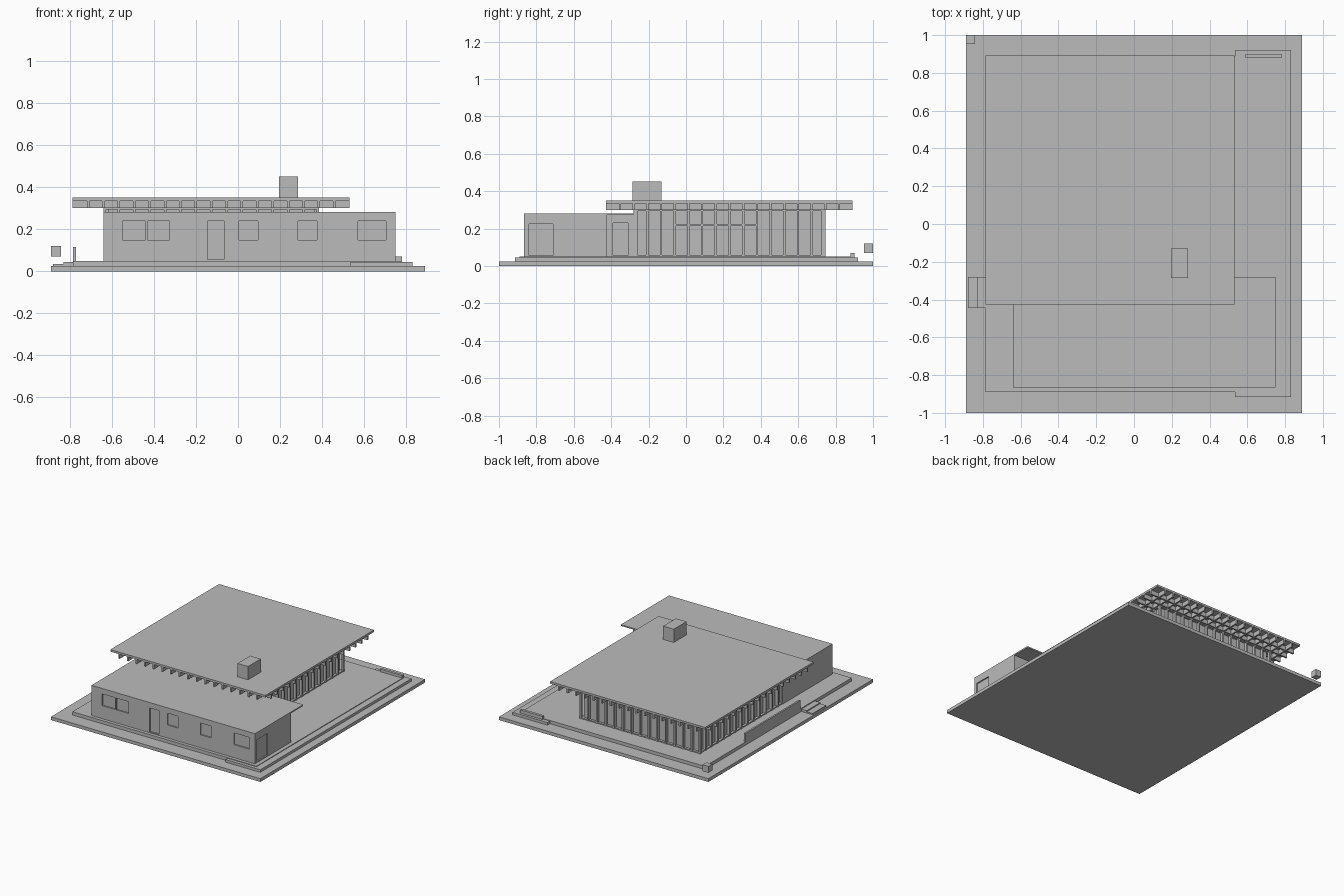
import bpy
import bmesh
from mathutils import Vector

cube = bpy.data.objects.get("Cube")
if cube:
    bpy.data.objects.remove(cube, do_unlink=True)

# One plain grey for the whole model
grey = bpy.data.materials.new("plain grey")
grey.use_nodes = True
tone = (0.5, 0.5, 0.5, 1)
grey.diffuse_color = tone
grey.node_tree.nodes["Principled BSDF"].inputs["Base Color"].default_value = tone


def boxes(name, items):
    """One object made of boxes, each given as x0, x1, y0, y1, z0, z1."""
    bm = bmesh.new()
    for x0, x1, y0, y1, z0, z1 in items:
        verts = bmesh.ops.create_cube(bm, size=1)["verts"]
        bmesh.ops.scale(bm, verts=verts, vec=(x1 - x0, y1 - y0, z1 - z0))
        middle = Vector((x0 + x1, y0 + y1, z0 + z1)) / 2
        bmesh.ops.translate(bm, verts=verts, vec=middle)
    mesh = bpy.data.meshes.new(name)
    bm.to_mesh(mesh)
    bm.free()
    mesh.materials.append(grey)
    obj = bpy.data.objects.new(name, mesh)
    bpy.context.collection.objects.link(obj)
    return obj


def carve(target, cutters):
    """Cut box-shaped recesses into the target."""
    tool = boxes("recess_cutter", cutters)
    tool.hide_render = True
    mod = target.modifiers.new("recesses", "BOOLEAN")
    mod.operation = "DIFFERENCE"
    mod.object = tool
    mod.solver = "EXACT"
    bpy.context.view_layer.objects.active = target
    bpy.ops.object.modifier_apply(modifier=mod.name)
    bpy.data.objects.remove(tool, do_unlink=True)


# Ground and terraces
FLOOR = 0.05
boxes("ground_plate", [(-0.89, 0.89, -1, 1, 0, 0.025)])
boxes("terrace", [(-0.785, 0.78, -0.89, 0.89, 0.025, FLOOR)])
boxes("side_terrace", [(0.535, 0.83, -0.915, 0.92, 0.025, 0.045)])
boxes("entry_steps", [(-0.88, -0.83, -0.445, -0.28, 0.025, 0.034),
                      (-0.83, -0.785, -0.445, -0.28, 0.025, 0.043)])
boxes("garden_wall", [(-0.785, -0.772, -0.27, 0.4, 0.025, 0.115)])
boxes("bench", [(0.59, 0.78, 0.88, 0.9, 0.045, 0.07)])
boxes("corner_block", [(-0.89, -0.842, 0.952, 1, 0.07, 0.12)])

# Front wing with recessed windows and doors
X0, X1, Y0, YP, YB = -0.64, 0.75, -0.865, -0.425, -0.28
HALL_X = 0.385
wing = boxes("front_wing", [(X0, X1, Y0, YP, FLOOR, 0.272)])
low, sill, head, deep = 0.057, 0.15, 0.24, 0.01
openings = [(-0.55, -0.44, sill), (-0.43, -0.325, sill), (-0.145, -0.067, low),
            (0.005, 0.095, sill), (0.285, 0.375, sill), (0.57, 0.705, sill)]
cuts = [(a, b, Y0 - 0.05, Y0 + deep, s, head) for a, b, s in openings]
cuts.append((X1 - deep, X1 + 0.05, -0.84, -0.71, low, 0.225))
carve(wing, cuts)
porch = boxes("porch_wall", [(X0, HALL_X, YP, YB, FLOOR, 0.272)])
carve(porch, [(HALL_X - deep, HALL_X + 0.05, -0.39, -0.31, low, 0.23)])
boxes("wing_roof", [(X0, X1, Y0, YB, 0.272, 0.282)])

# Glazed hall on a square grid
N = 14
M = (HALL_X - X0) / N
HY0, HY1, TOP = YB, YB + N * M, 0.30
inset, half = 0.022, 0.006
boxes("hall_glass", [(X0 + inset, HALL_X - inset, HY0 + inset, HY1 - inset, FLOOR, TOP)])

posts = []
for k in range(N + 1):
    px = min(max(X0 + k * M, X0 + half), HALL_X - half)
    py = min(max(HY0 + k * M, HY0 + half), HY1 - half)
    for y in (HY0, HY1 - inset):
        posts.append((px - half, px + half, y, y + inset, FLOOR, TOP))
    if 0 < k < N:
        for x in (X0, HALL_X - inset):
            posts.append((x, x + inset, py - half, py + half, FLOOR, TOP))
boxes("hall_posts", posts)

rails = []
for z0, z1 in ((FLOOR, 0.058), (0.294, TOP)):
    for y in (HY0 + 0.004, HY1 - inset):
        rails.append((X0 + 0.004, HALL_X - 0.004, y, y + inset - 0.004, z0, z1))
    for x in (X0 + 0.004, HALL_X - inset):
        rails.append((x, x + inset - 0.004, HY0 + inset, HY1 - inset, z0, z1))
rails.append((HALL_X - inset, HALL_X - 0.004, HY0 + 3 * M, HY0 + 9 * M, 0.214, 0.224))
boxes("hall_rails", rails)

# Main roof: thin slab on a lattice of beams two bays wider than the hall
RX0, RX1 = X0 - 2 * M, HALL_X + 2 * M
RY0, RY1 = HY0 - 2 * M, HY1 + 2 * M
boxes("roof_slab", [(RX0, RX1, RY0, RY1, 0.334, 0.35)])
beams = range(1, N + 4)
boxes("roof_rafters", [(RX0 + k * M - half, RX0 + k * M + half, RY0, RY1, TOP, 0.336)
                       for k in beams])
boxes("roof_purlins", [(RX0, RX1, RY0 + k * M - half, RY0 + k * M + half, TOP + 0.001, 0.336)
                       for k in beams])

# Chimney
boxes("chimney", [(0.195, 0.285, -0.285, -0.13, 0.345, 0.452)])
